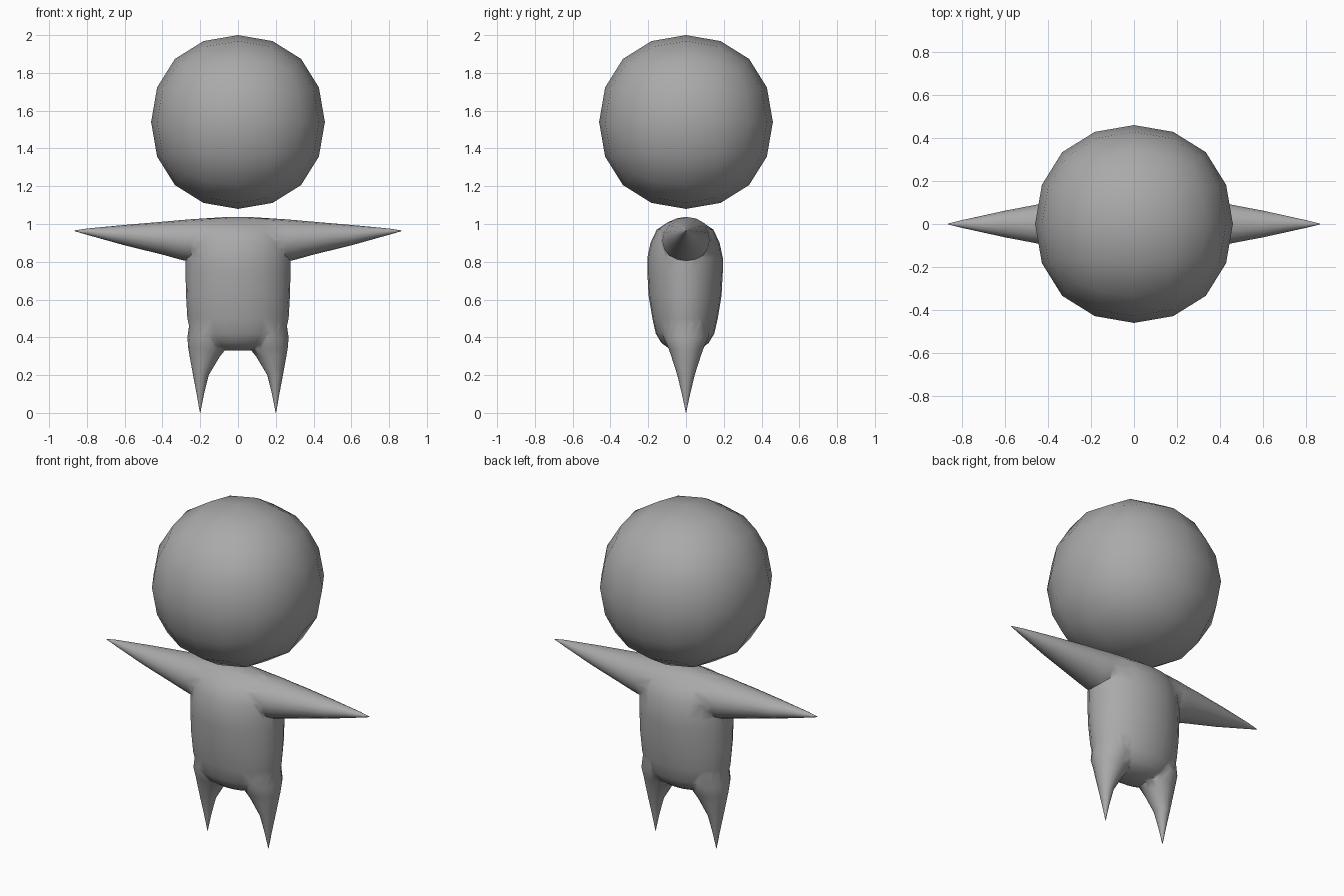
import bpy, bmesh, math
from mathutils import Vector

if "Cube" in bpy.data.objects:
    bpy.data.objects.remove(bpy.data.objects["Cube"])

grey = bpy.data.materials.new("plain grey")
grey.diffuse_color = (0.4, 0.4, 0.4, 1)
grey.use_nodes = True
grey.node_tree.nodes["Principled BSDF"].inputs["Base Color"].default_value = grey.diffuse_color


def finish(ob, angle):
    ob.data.materials.clear()
    ob.data.materials.append(grey)
    bpy.ops.object.select_all(action='DESELECT')
    ob.select_set(True)
    bpy.context.view_layer.objects.active = ob
    bpy.ops.object.shade_smooth_by_angle(angle=math.radians(angle))


def loft(name, rings):
    """Skin closed rings of points into one capped solid."""
    bm = bmesh.new()
    loops = [[bm.verts.new(p) for p in ring] for ring in rings]
    n = len(loops[0])
    for a, b in zip(loops, loops[1:]):
        for i in range(n):
            j = (i + 1) % n
            bm.faces.new((a[i], a[j], b[j], b[i]))
    bm.faces.new(loops[0])
    bm.faces.new(loops[-1])
    bmesh.ops.recalc_face_normals(bm, faces=bm.faces)
    me = bpy.data.meshes.new(name)
    bm.to_mesh(me)
    bm.free()
    ob = bpy.data.objects.new(name, me)
    bpy.context.collection.objects.link(ob)
    return ob


def oval(centre, u, v, n=24):
    """Ring of n points around centre with half-axes u and v."""
    c, u, v = Vector(centre), Vector(u), Vector(v)
    return [c + u * math.cos(math.tau * i / n) + v * math.sin(math.tau * i / n)
            for i in range(n)]


# Head: a cube rounded by two subdivision levels, fitted to its size
bpy.ops.mesh.primitive_cube_add(size=1)
head = bpy.context.object
head.name = "head"
sub = head.modifiers.new("round", 'SUBSURF')
sub.levels = sub.render_levels = 2
bpy.ops.object.modifier_apply(modifier="round")
reach = max(v.co.z for v in head.data.vertices)
for v in head.data.vertices:
    v.co = v.co * (0.46 / reach) + Vector((0, 0, 1.54))
finish(head, 60)

# Torso: z, half width, half depth
torso = [(.33, .06, .04), (.345, .14, .09), (.37, .20, .125), (.42, .25, .155),
         (.5, .268, .173), (.62, .275, .193), (.75, .278, .2), (.82, .278, .2),
         (.9, .275, .183), (.97, .265, .15), (1.01, .24, .09), (1.03, .18, .04)]
body = loft("body", [oval((0, -.005, z), (w, 0, 0), (0, d, 0)) for z, w, d in torso])

# Arms: one tapered span from hand to hand; x, bottom, top, half depth
arm = [(.05, .8, 1.038, .14), (.25, .8, 1.025, .125), (.3, .81, 1.021, .115),
       (.4, .838, 1.012, .1), (.6, .887, .995, .062), (.8, .943, .976, .018),
       (.865, .962, .966, .002)]
span = [(-x, b, t, d) for x, b, t, d in reversed(arm)] + arm
parts = [loft("arms", [oval((x, 0, (b + t) / 2), (0, d, 0), (0, 0, (t - b) / 2), 16)
                       for x, b, t, d in span])]

# Legs: z, inner x, outer x, half depth
leg = [(.52, .04, .25, .12), (.4, .04, .268, .12), (.34, .062, .263, .092),
       (.3, .095, .256, .078), (.2, .155, .238, .046), (.1, .18, .219, .022),
       (.03, .194, .207, .007), (0, .199, .201, .001)]
for side, label in ((-1, "left_leg"), (1, "right_leg")):
    parts.append(loft(label, [oval((side * (a + b) / 2, 0, z), ((b - a) / 2, 0, 0), (0, d, 0), 16)
                              for z, a, b, d in leg]))

# Fuse the limbs into the torso
bpy.ops.object.select_all(action='DESELECT')
bpy.context.view_layer.objects.active = body
for part in parts:
    m = body.modifiers.new("fuse", 'BOOLEAN')
    m.operation, m.solver, m.object = 'UNION', 'EXACT', part
    bpy.ops.object.modifier_apply(modifier=m.name)
    bpy.data.objects.remove(part)
finish(body, 60)
